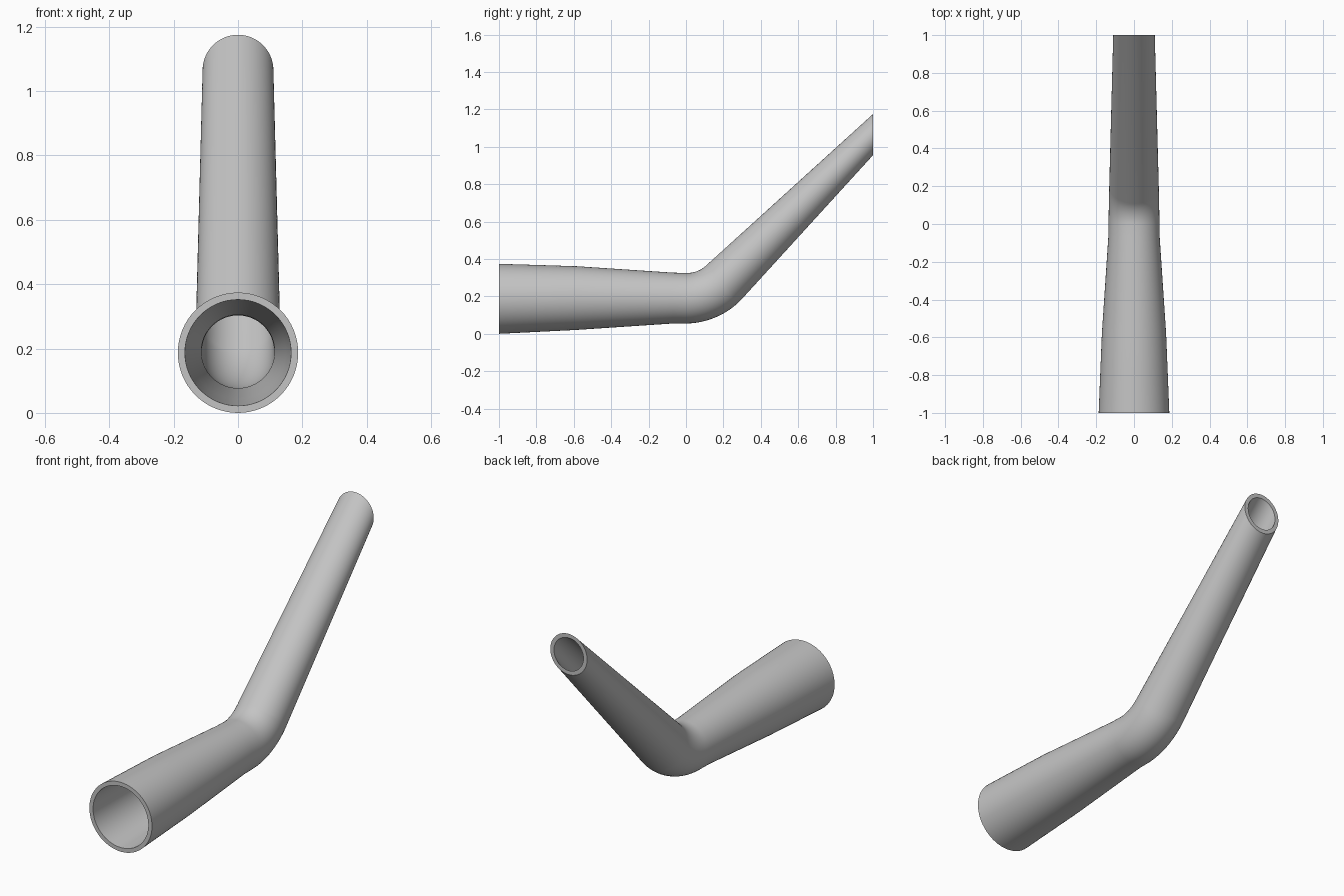
import bpy
import bmesh
from math import sin, cos, pi, radians

if "Cube" in bpy.data.objects:
    bpy.data.objects.remove(bpy.data.objects["Cube"], do_unlink=True)

SIDES = 64
WALL = 0.022
BEND_RADIUS = 0.285
BEND_ANGLE = 45
BEND_STEPS = 12

# Plain grey material
grey = bpy.data.materials.new("plain grey")
grey.use_nodes = True
colour = (0.55, 0.55, 0.55, 1)
grey.diffuse_color = colour
grey.node_tree.nodes["Principled BSDF"].inputs["Base Color"].default_value = colour

# Sections along the pipe: y, z, radius, tilt
sections = [(-1, 0.187, 0.187, 0), (-0.8, 0.189, 0.179, 0),
            (-0.58, 0.191, 0.17, 0), (-0.07, 0.191, 0.136, 0)]
for i in range(BEND_STEPS + 1):
    t = i / BEND_STEPS
    a = radians(BEND_ANGLE) * t
    sections.append((BEND_RADIUS * sin(a), 0.19 + BEND_RADIUS * (1 - cos(a)),
                     0.135 - 0.004 * t, a))
# The far end is cut upright
sections.append((1, 1.065, 0.11, 0))


def ring(bm, section, inset):
    y, z, r, tilt = section
    r -= inset
    verts = []
    for k in range(SIDES):
        a = 2 * pi * k / SIDES
        up = r * sin(a)
        verts.append(bm.verts.new((r * cos(a), y - up * sin(tilt), z + up * cos(tilt))))
    return verts


# Outer skin, then back through the bore, closed by the two rims
bm = bmesh.new()
rings = [ring(bm, s, 0) for s in sections]
rings += [ring(bm, s, WALL) for s in reversed(sections)]
for i, a in enumerate(rings):
    b = rings[(i + 1) % len(rings)]
    for k in range(SIDES):
        n = (k + 1) % SIDES
        bm.faces.new((a[k], a[n], b[n], b[k]))
bmesh.ops.recalc_face_normals(bm, faces=bm.faces[:])

mesh = bpy.data.meshes.new("bent_pipe")
bm.to_mesh(mesh)
bm.free()
mesh.materials.append(grey)
pipe = bpy.data.objects.new("bent_pipe", mesh)
bpy.context.collection.objects.link(pipe)

# Smooth skin with crisp rims
bpy.ops.object.select_all(action="DESELECT")
pipe.select_set(True)
bpy.context.view_layer.objects.active = pipe
bpy.ops.object.shade_smooth_by_angle(angle=radians(30))
